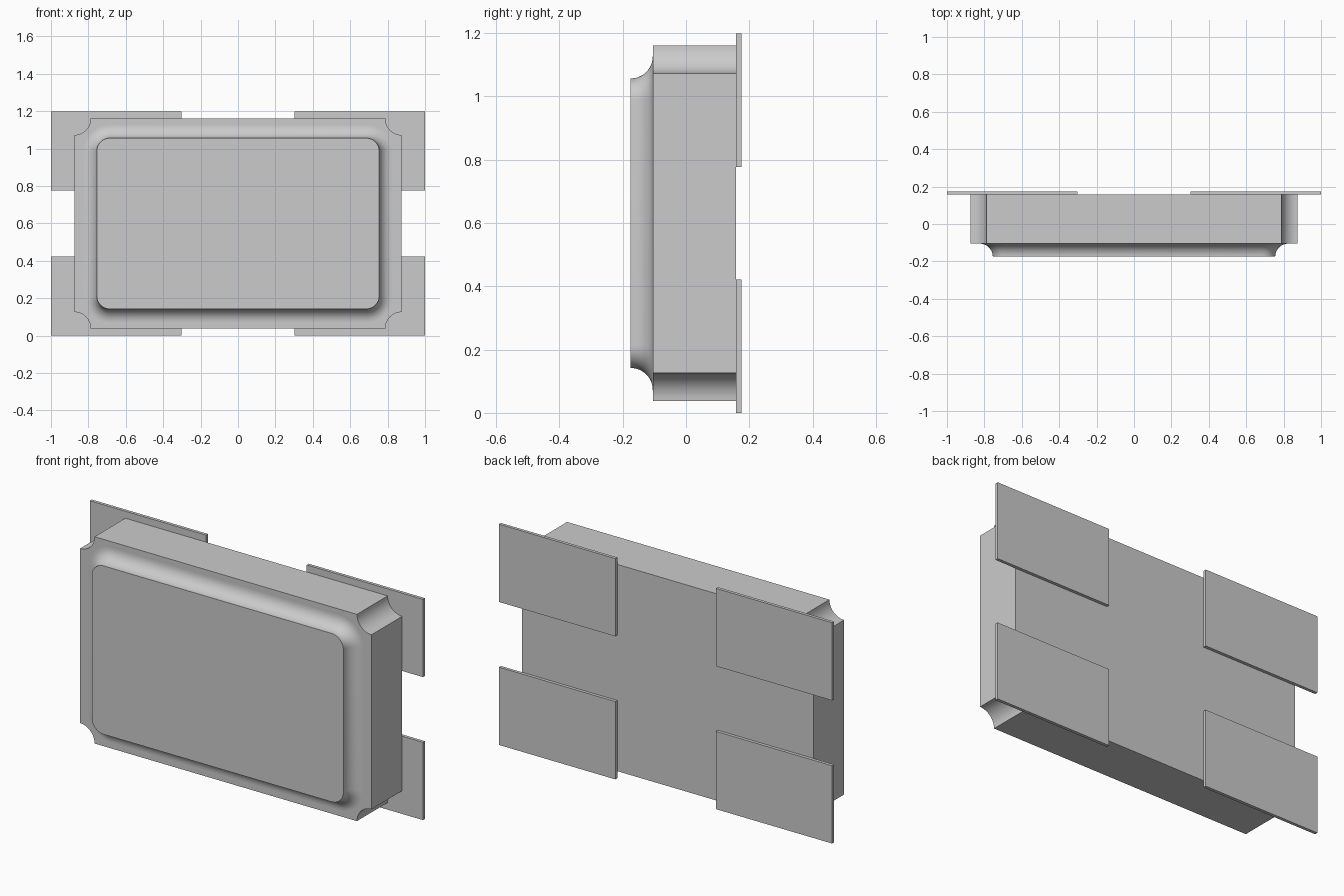
import bpy, bmesh, math

cube = bpy.data.objects.get("Cube")
if cube:
    bpy.data.objects.remove(cube)

MID_Z = 0.599
CORNERS = [(1, 1), (-1, 1), (-1, -1), (1, -1)]

grey = bpy.data.materials.new("light_grey")
grey.use_nodes = True
colour = (0.6, 0.6, 0.6, 1)
grey.diffuse_color = colour
grey.node_tree.nodes["Principled BSDF"].inputs["Base Color"].default_value = colour


def outline(half_x, half_z, radius, y, notched=False, steps=12):
    """Rectangle facing the front, with rounded or scooped-out corners."""
    points = []
    inset = 0 if notched else radius
    for k, (sx, sz) in enumerate(CORNERS):
        for i in range(steps + 1):
            t = i / steps
            angle = math.radians(90 * k + (270 - 90 * t if notched else 90 * t))
            points.append((sx * (half_x - inset) + radius * math.cos(angle), y,
                           MID_Z + sz * (half_z - inset) + radius * math.sin(angle)))
    return points


def loft(name, rings):
    """Closed solid through rings that have equal point counts."""
    bm = bmesh.new()
    loops = [[bm.verts.new(p) for p in ring] for ring in rings]
    for a, b in zip(loops, loops[1:]):
        for i in range(len(a)):
            j = (i + 1) % len(a)
            bm.faces.new((a[i], a[j], b[j], b[i]))
    bm.faces.new(loops[0])
    bm.faces.new(loops[-1])
    bmesh.ops.recalc_face_normals(bm, faces=bm.faces)
    mesh = bpy.data.meshes.new(name)
    bm.to_mesh(mesh)
    bm.free()
    mesh.materials.append(grey)
    obj = bpy.data.objects.new(name, mesh)
    bpy.context.collection.objects.link(obj)
    bpy.ops.object.select_all(action='DESELECT')
    obj.select_set(True)
    bpy.context.view_layer.objects.active = obj
    bpy.ops.object.shade_smooth_by_angle(angle=math.radians(30))
    return obj


# Housing with scooped corners
FRONT, BACK = -0.105, 0.158
loft("housing", [outline(0.875, 0.561, 0.0875, y, True) for y in (FRONT, BACK)])

# Raised lid with a concave fillet flowing onto the housing
FILLET = 0.07
lid_rings = []
for i in range(13):
    a = math.radians(90) * i / 12
    grow = FILLET * (1 - math.cos(a))
    lid_rings.append(outline(0.755 + grow, 0.457 + grow, 0.07 + grow,
                             FRONT - FILLET + FILLET * math.sin(a)))
lid_rings.append(outline(0.825, 0.527, 0.14, FRONT + 0.01))
loft("lid", lid_rings)

# Four contact pads on the back
for sx, sz in CORNERS:
    name = ("upper" if sz > 0 else "lower") + ("_left" if sx > 0 else "_right") + "_pad"
    xs, zs = (sx * 0.302, sx), (MID_Z + sz * 0.177, MID_Z + sz * MID_Z)
    loft(name, [[(xs[0], y, zs[0]), (xs[1], y, zs[0]), (xs[1], y, zs[1]), (xs[0], y, zs[1])]
                for y in (BACK, 0.175)])
